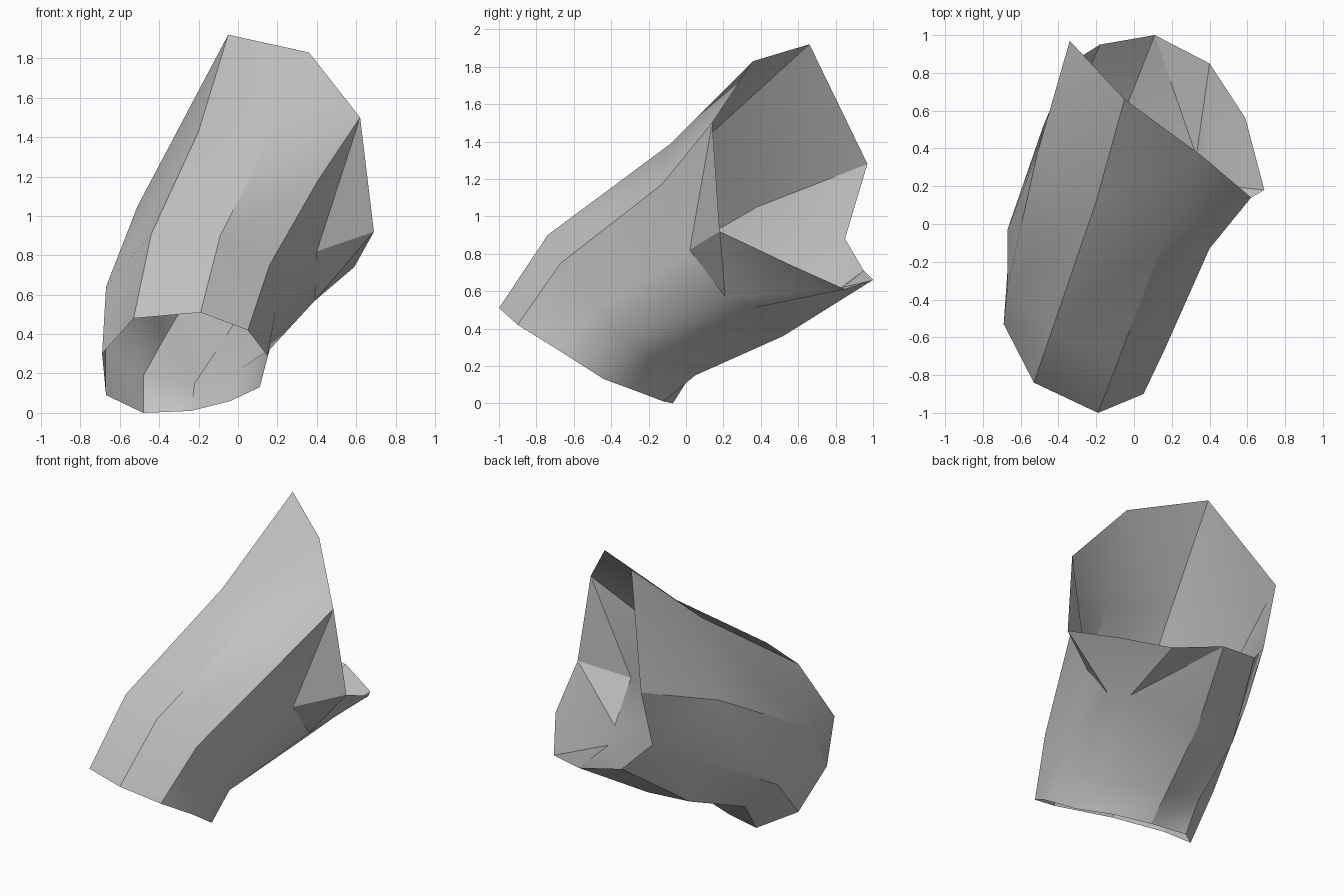
import bpy
import bmesh
import math

# Remove the default object
default_cube = bpy.data.objects.get("Cube")
if default_cube:
    bpy.data.objects.remove(default_cube, do_unlink=True)


def make_material(name, color):
    material = bpy.data.materials.new(name)
    material.use_nodes = True
    material.diffuse_color = color
    shader = next(n for n in material.node_tree.nodes if n.type == "BSDF_PRINCIPLED")
    shader.inputs["Base Color"].default_value = color
    shader.inputs["Roughness"].default_value = 0.9
    return material


# Cross-sections of the open sleeve in hundredths, from low front rim to high rear rim
front_rim = [(-19, -100, 51), (5, -90, 42), (15, -69, 29), (11, -44, 13), (-4, -25, 6),
             (-24, -12, 1), (-48, -7, 0), (-67, -25, 9), (-69, -53, 30), (-53, -84, 48)]
lower_section = [(-9, -74, 90), (16, -67, 75), (19, -47, 51), (16, -32, 32), (2, -14, 23),
                 (-22, 5, 15), (-48, 5, 19), (-67, -3, 36), (-67, -33, 64), (-44, -58, 91)]
upper_section = [(16, -8, 139), (40, -13, 117), (40, 2, 82), (39, 21, 57), (33, 36, 51),
                 (-8, 52, 36), (-38, 50, 37), (-48, 52, 68), (-51, 38, 105), (-20, 12, 143)]
rear_rim = [(36, 36, 183), (62, 14, 150), (69, 18, 92), (59, 56, 74), (40, 85, 61),
            (11, 100, 66), (-18, 95, 71), (-34, 85, 88), (-34, 97, 128), (-5, 66, 192)]


def split_quad(mesh, corners, flip):
    """Split a bent quad along the chosen diagonal."""
    a, b, c, d = corners
    if flip:
        mesh.faces.new((a, b, d))
        mesh.faces.new((b, c, d))
    else:
        mesh.faces.new((a, b, c))
        mesh.faces.new((a, c, d))


def loft_open_tube(name, sections, material, flipped_panels):
    """Skin neighbouring sections without closing either end."""
    mesh = bmesh.new()
    rings = [[mesh.verts.new([value / 100 for value in point]) for point in section]
             for section in sections]
    for level, (near, far) in enumerate(zip(rings, rings[1:])):
        count = len(near)
        for side in range(count):
            following = (side + 1) % count
            corners = (near[side], near[following], far[following], far[side])
            split_quad(mesh, corners, (level, side) in flipped_panels)
    mesh.normal_update()
    data = bpy.data.meshes.new(name)
    mesh.to_mesh(data)
    mesh.free()
    data.materials.append(material)
    sleeve = bpy.data.objects.new(name, data)
    bpy.context.collection.objects.link(sleeve)
    return sleeve


# Faceted sleeve with a notch folded into its side and a ridge along the other
stone_grey = make_material("stone grey", (0.55, 0.55, 0.55, 1.0))
notch_panels = {(2, 1), (2, 2)}
ridge_panels = {(2, 7)}
sleeve = loft_open_tube("faceted_sleeve",
                        [front_rim, lower_section, upper_section, rear_rim],
                        stone_grey, notch_panels | ridge_panels)

# Soft shading that keeps the main ridges crisp
bpy.ops.object.select_all(action="DESELECT")
sleeve.select_set(True)
bpy.context.view_layer.objects.active = sleeve
bpy.ops.object.shade_smooth_by_angle(angle=math.radians(30))
